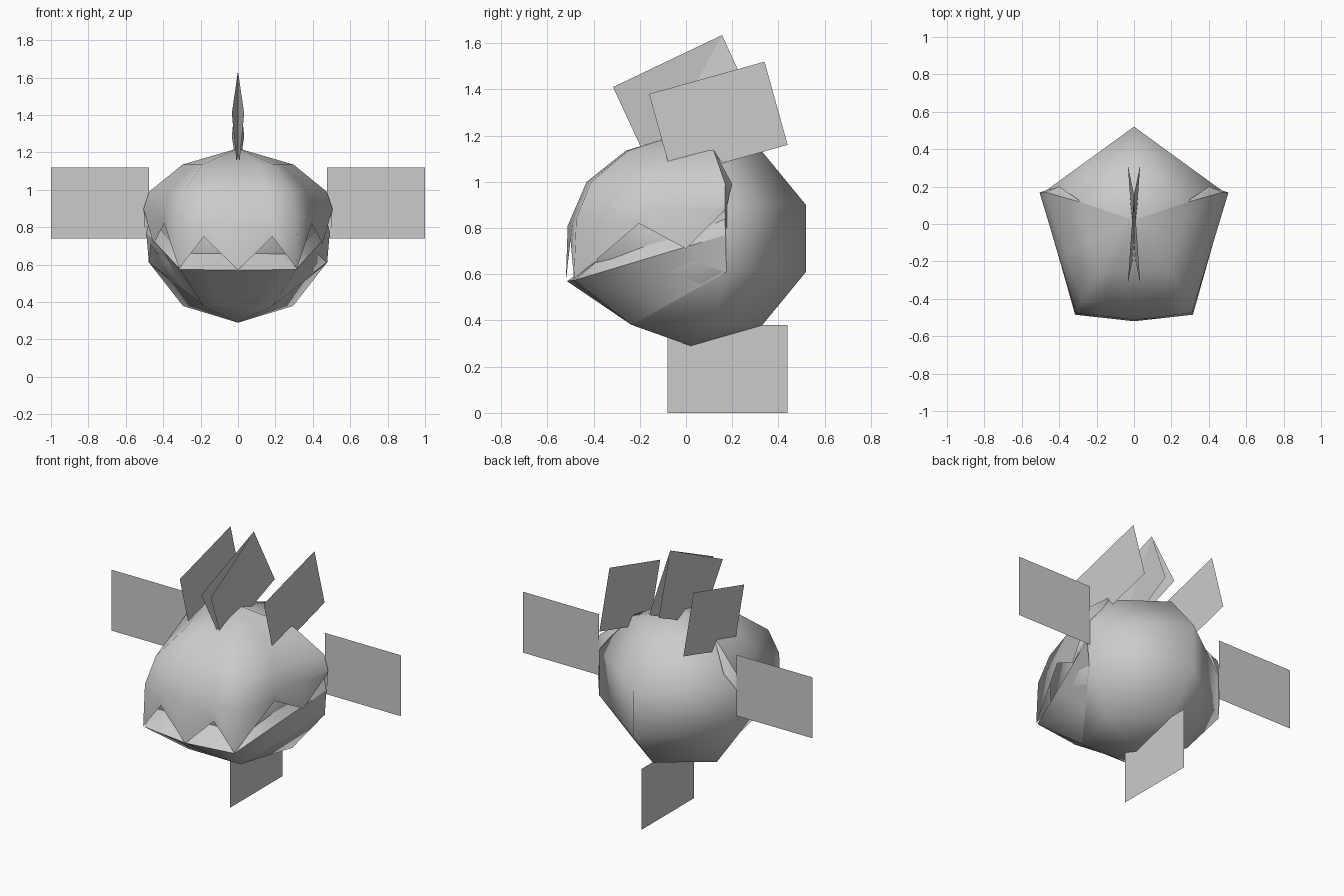
import bpy, bmesh
from mathutils import Vector, Matrix

if "Cube" in bpy.data.objects:
    bpy.data.objects.remove(bpy.data.objects["Cube"])

grey = bpy.data.materials.new("plain_grey")
grey.use_nodes = True
grey.diffuse_color = (0.6, 0.6, 0.6, 1)
grey.node_tree.nodes["Principled BSDF"].inputs["Base Color"].default_value = (0.6, 0.6, 0.6, 1)


def finish(name, bm, smooth=False):
    mesh = bpy.data.meshes.new(name)
    for f in bm.faces:
        f.smooth = smooth
    bm.to_mesh(mesh)
    bm.free()
    mesh.materials.append(grey)
    obj = bpy.data.objects.new(name, mesh)
    bpy.context.collection.objects.link(obj)
    return obj


def row(centre, corner, side, heights=None):
    """Half a horizontal band: front centre, front corner, side, with steps between."""
    a, b, c = Vector(centre), Vector(corner), Vector(side)
    pts = [a, a.lerp(b, 0.58), b, b.lerp(c, 0.43), b.lerp(c, 0.74), c]
    if heights:
        for p, z in zip(pts, heights):
            p.z = z
    return pts


def shell(name, rows):
    """Skin neighbouring rows on both sides of the middle plane."""
    bm = bmesh.new()
    for side in (1, -1):
        grid = [[bm.verts.new((p.x * side, p.y, p.z)) for p in r] for r in rows]
        for upper, lower in zip(grid, grid[1:]):
            for i in range(len(upper) - 1):
                quad = [upper[i], lower[i], lower[i + 1], upper[i + 1]]
                bm.faces.new(quad if side > 0 else quad[::-1])
    bmesh.ops.remove_doubles(bm, verts=bm.verts, dist=0.0005)
    return finish(name, bm, True)


def plate(name, a, b, c, d):
    bm = bmesh.new()
    bm.faces.new([bm.verts.new(p) for p in (a, b, c, d)])
    return finish(name, bm)


# Round five-sided body
bm = bmesh.new()
bmesh.ops.create_uvsphere(bm, u_segments=5, v_segments=5, radius=1)
back = max(bm.verts, key=lambda v: v.co.xy.length + 0.01 * v.co.y).co
turn = Vector((0, 1)).angle_signed(back.xy)
bmesh.ops.rotate(bm, verts=bm.verts, matrix=Matrix.Rotation(turn, 3, "Z"))
bmesh.ops.scale(bm, verts=bm.verts, vec=(0.526, 0.526, 0.465))
bmesh.ops.translate(bm, verts=bm.verts, vec=(0, 0.02, 0.755))
finish("body", bm, True)

# Upper head with a zigzag row of teeth
apex = (0, 0.02, 1.222)
shell("upper_head", [
    row(apex, apex, apex),
    row((0, -0.26, 1.135), (0.19, -0.25, 1.135), (0.297, 0.12, 1.135)),
    row((0, -0.43, 1.0), (0.28, -0.41, 1.0), (0.475, 0.17, 0.99)),
    row((0, -0.512, 0.81), (0.31, -0.475, 0.84), (0.505, 0.168, 0.9)),
    row((0, -0.52, 0), (0.315, -0.485, 0), (0.5, 0.17, 0),
        (0.57, 0.75, 0.58, 0.82, 0.71, 0.88)),
])

# Rear closing strips of the upper head
bm = bmesh.new()
for s in (1, -1):
    outer = [(0.297, 0.12, 1.135), (0.475, 0.17, 0.99), (0.505, 0.168, 0.9), (0.5, 0.17, 0.8)]
    inner = [(0.29, 0.125, 1.13), (0.4, 0.2, 0.99), (0.474, 0.178, 0.9), (0.474, 0.178, 0.8)]
    cols = [[bm.verts.new((x * s, y, z)) for x, y, z in c] for c in (outer, inner)]
    for i in range(3):
        quad = [cols[0][i], cols[0][i + 1], cols[1][i + 1], cols[1][i]]
        bm.faces.new(quad if s > 0 else quad[::-1])
finish("head_rear_edge", bm, True)

# Jaw underside and mouth ledge
lip = row((0, -0.515, 0.57), (0.31, -0.48, 0.575), (0.49, 0.172, 0.77))
shell("jaw", [lip, row((0, -0.235, 0.38), (0.185, -0.235, 0.38), (0.477, 0.175, 0.61))])
shell("mouth_ledge", [row((0, -0.37, 0.67), (0.285, -0.37, 0.67), (0.47, 0.17, 0.86)), lip])

# Side plates: arms and slanted fins
for side, s in (("left", 1), ("right", -1)):
    plate(side + "_arm", (s * 0.475, 0.18, 0.74), (s, 0.18, 0.74),
          (s, 0.18, 1.12), (s * 0.475, 0.18, 1.12))
    x = s * 0.29
    plate(side + "_fin", (x, -0.16, 1.38), (x, 0.34, 1.52), (x, 0.44, 1.16), (x, -0.06, 1.02))
    # Crossing crest plates on the middle line
    plate(side + "_crest", (s * 0.033, -0.316, 1.41), (0, 0.156, 1.635),
          (-s * 0.033, 0.316, 1.285), (0, -0.156, 1.065))

# Single foot plate
plate("foot", (0, -0.08, 0), (0, 0.44, 0), (0, 0.44, 0.38), (0, -0.08, 0.38))
